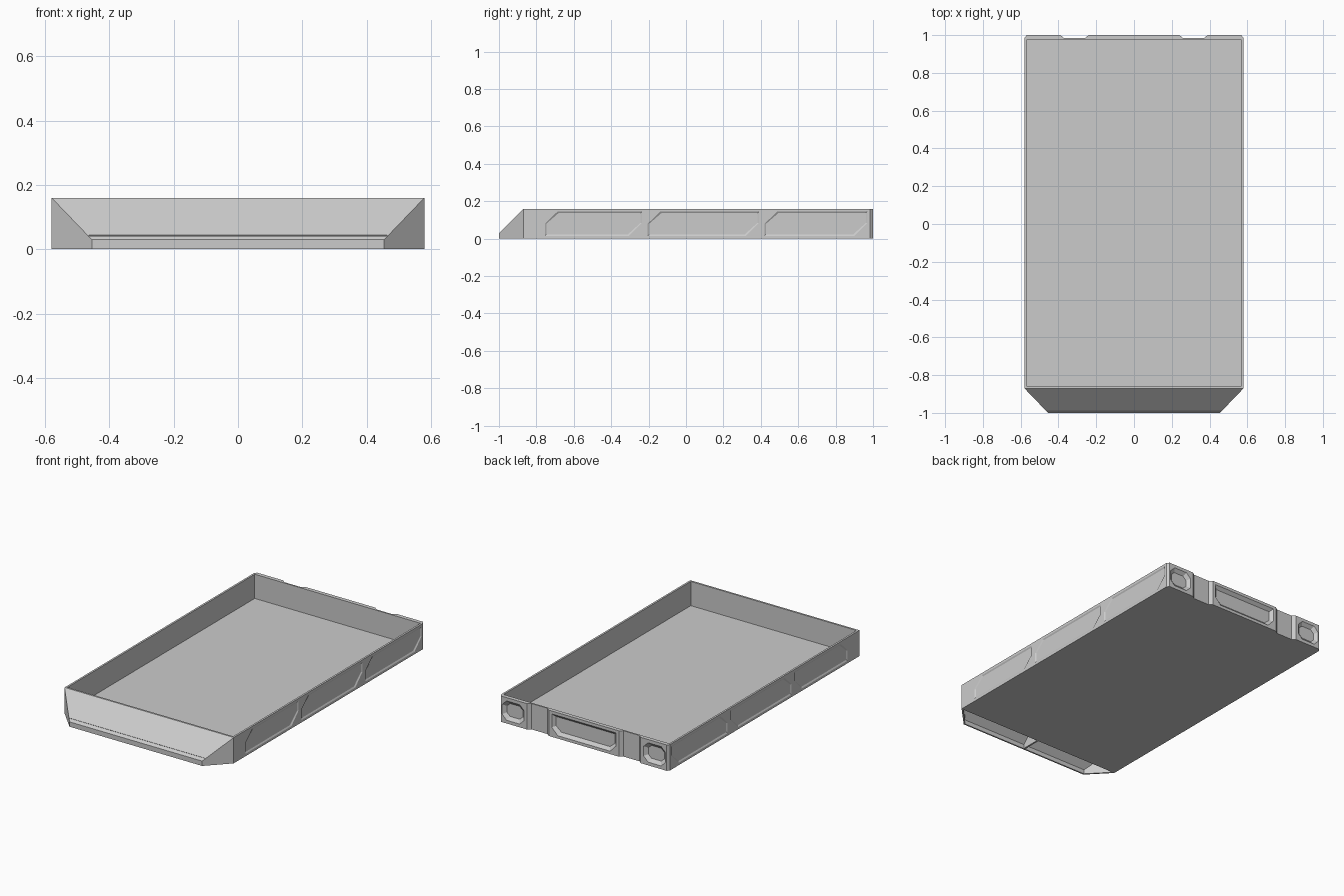
import bpy, bmesh

if "Cube" in bpy.data.objects:
    bpy.data.objects.remove(bpy.data.objects["Cube"])

def make(name, verts, faces, fix=True):
    me = bpy.data.meshes.new(name)
    me.from_pydata(verts, [], faces)
    if fix:
        bm = bmesh.new()
        bm.from_mesh(me)
        bmesh.ops.recalc_face_normals(bm, faces=bm.faces)
        bm.to_mesh(me)
        bm.free()
    ob = bpy.data.objects.new(name, me)
    bpy.context.collection.objects.link(ob)
    return ob

def loft(name, rings):
    """Closed solid through rings of equal point count."""
    n = len(rings[0])
    verts = [p for r in rings for p in r]
    faces = [tuple(range(n)), tuple(range((len(rings) - 1) * n, len(rings) * n))]
    for k in range(len(rings) - 1):
        for i in range(n):
            j = (i + 1) % n
            faces.append((k * n + i, k * n + j, (k + 1) * n + j, (k + 1) * n + i))
    return make(name, verts, faces)

def prism(name, pts, place, a, b):
    return loft(name, [[place(u, v, d) for u, v in pts] for d in (a, b)])

def apply(ob, mod):
    bpy.context.view_layer.objects.active = ob
    bpy.ops.object.modifier_apply(modifier=mod.name)

def cut(ob, cutter):
    m = ob.modifiers.new("cut", 'BOOLEAN')
    m.operation = 'DIFFERENCE'
    m.solver = 'EXACT'
    m.object = cutter
    apply(ob, m)
    bpy.data.objects.remove(cutter)

def recess(ob, pts, place, depth, taper):
    """Cut a shallow pocket with sloping sides."""
    us, vs = [p[0] for p in pts], [p[1] for p in pts]
    cu, cv = (min(us) + max(us)) / 2, (min(vs) + max(vs)) / 2
    su = 1 - 2 * taper / (max(us) - min(us))
    sv = 1 - 2 * taper / (max(vs) - min(vs))
    small = [(cu + (u - cu) * su, cv + (v - cv) * sv) for u, v in pts]
    cut(ob, loft("cutter", [[place(u, v, -0.01) for u, v in pts],
                            [place(u, v, 0) for u, v in pts],
                            [place(u, v, depth) for u, v in small]]))

def flat(u, v, d):
    return (u, v, d)

def back(u, v, d):
    return (u, 1 - d, v)

W, H, F = 0.58, 0.16, -0.87

# Tray with clipped rear corners and open interior
tray = prism("tray", [(-W, F), (W, F), (W, 0.985), (W - 0.012, 1), (-W + 0.012, 1), (-W, 0.985)], flat, 0, H)
cut(tray, prism("cutter", [(-0.568, -0.858), (0.568, -0.858), (0.568, 0.975), (-0.568, 0.975)], flat, 0.01, 0.3))

# Clipped panels along both sides
for s in (-1, 1):
    def side(u, v, d):
        return (s * (W - d), u, v)
    for y0, y1 in ((-0.755, -0.235), (-0.205, 0.39), (0.42, 0.97)):
        recess(tray, [(y0, 0.015), (y1 - 0.07, 0.015), (y1, 0.085), (y1, 0.145), (y0 + 0.068, 0.145), (y0, 0.08)],
               side, 0.005, 0.008)

    # Rear corner pockets
    recess(tray, [(s * u, v) for u, v in ((0.41, 0.05), (0.44, 0.02), (0.53, 0.02), (0.56, 0.05),
                                          (0.56, 0.11), (0.53, 0.14), (0.44, 0.14), (0.41, 0.11))],
           back, 0.018, 0.02)

    # Full-height rear slots
    cut(tray, prism("cutter", [(s * x, y) for x, y in ((0.24, 1.01), (0.24, 1), (0.26, 0.984), (0.37, 0.984),
                                                       (0.39, 1), (0.39, 1.01))], flat, -0.01, 0.2))

# Wide middle pocket at the rear
recess(tray, [(-0.22, 0.06), (-0.18, 0.018), (0.18, 0.018), (0.22, 0.06), (0.22, 0.142), (-0.22, 0.142)],
       back, 0.018, 0.018)

# Sloped hollow nose
nose = make("nose", [(-W, F, 0), (-0.455, -1, 0), (0.455, -1, 0), (W, F, 0),
                     (-W, F, H), (-0.455, -1, 0.03), (0.455, -1, 0.03), (W, F, H)],
            [(0, 1, 5, 4), (1, 2, 6, 5), (2, 3, 7, 6), (5, 6, 7, 4)], fix=False)
sol = nose.modifiers.new("shell", 'SOLIDIFY')
sol.thickness = 0.01
sol.offset = -1
apply(nose, sol)

# Seam across the lower nose
cut(nose, prism("cutter", [(-0.990, 0.050), (-0.982, 0.042), (-0.987, 0.037), (-0.995, 0.045)],
                lambda u, v, d: (d, u, v), -0.464, 0.464))

# Stiffening rib inside the nose
prism("nose_rib", [(F, 0.002), (-0.995, 0.002), (-0.995, 0.028), (F, 0.152)],
      lambda u, v, d: (d, u, v), -0.005, 0.005)
